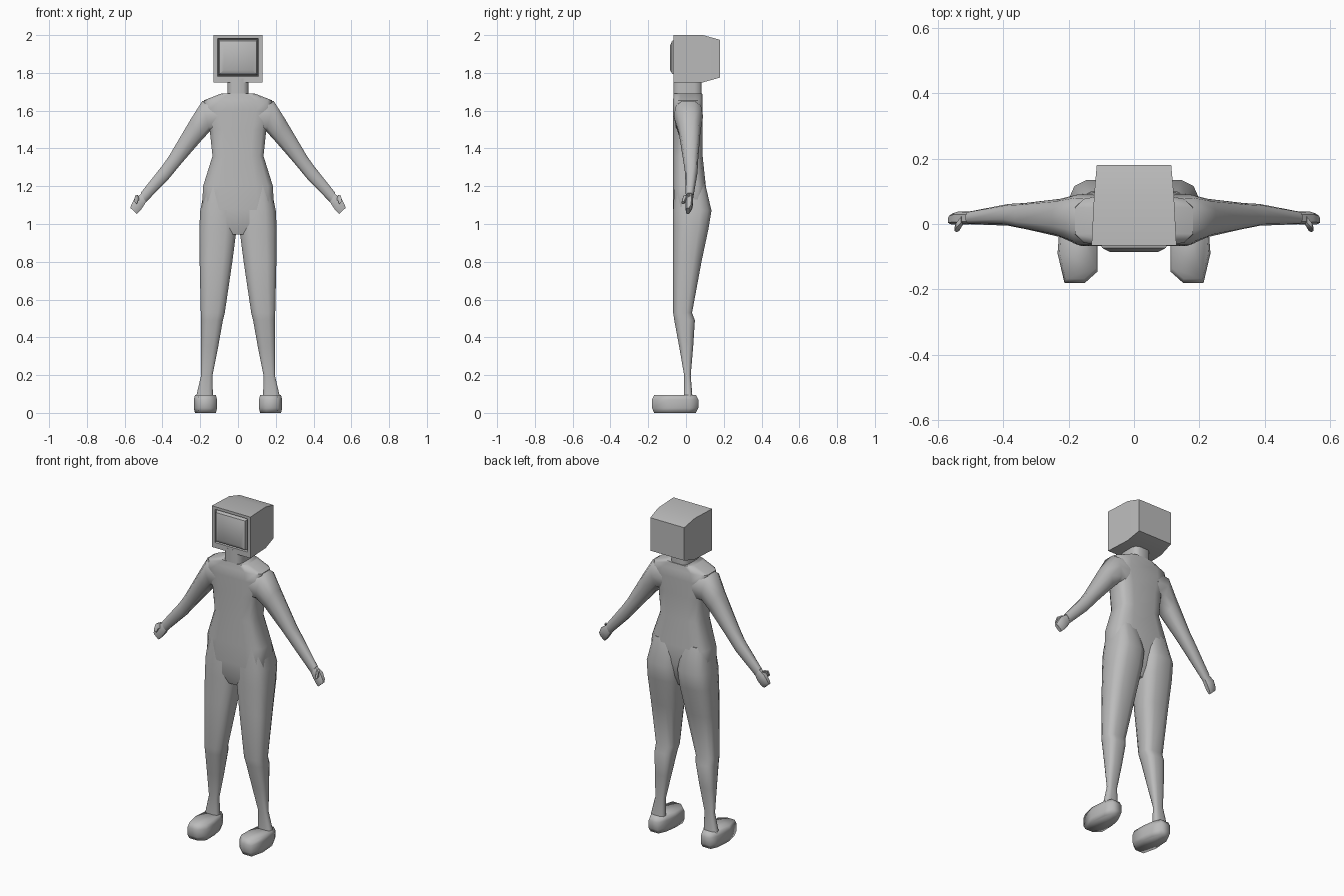
import bpy, bmesh, math

grey = bpy.data.materials.new("plain grey")
grey.diffuse_color = (0.5, 0.5, 0.5, 1)


def make(name, rings, mirror=False, angle=50):
    """Skin a list of equal-length point rings, cap both ends."""
    bm = bmesh.new()
    loops = [[bm.verts.new(p) for p in r] for r in rings]
    n = len(loops[0])
    for a, b in zip(loops, loops[1:]):
        for i in range(n):
            j = (i + 1) % n
            bm.faces.new((a[i], a[j], b[j], b[i]))
    bm.faces.new(loops[0])
    bm.faces.new(loops[-1])
    bmesh.ops.recalc_face_normals(bm, faces=bm.faces[:])
    me = bpy.data.meshes.new(name)
    bm.to_mesh(me)
    bm.free()
    me.materials.append(grey)
    for p in me.polygons:
        p.use_smooth = True
    me.set_sharp_from_angle(angle=math.radians(angle))
    ob = bpy.data.objects.new(name, me)
    bpy.context.collection.objects.link(ob)
    if mirror:
        ob.modifiers.new("mirror", 'MIRROR').use_mirror_merge = False
    return ob


def section(xa, za, xb, zb, y0, y1, power=0.6, n=12):
    """Rounded-box ring spanning points a-b in the xz plane and y0-y1 in depth."""
    pts = []
    off = math.pi / n
    top = math.cos(off) ** power
    for k in range(n):
        t = 2 * math.pi * k / n + off
        c, s = math.cos(t), math.sin(t)
        u = math.copysign(abs(c) ** power, c) / top
        v = math.copysign(abs(s) ** power, s) / top
        pts.append(((xa + xb) / 2 + u * (xb - xa) / 2, (y0 + y1) / 2 + v * (y1 - y0) / 2,
                    (za + zb) / 2 + u * (zb - za) / 2))
    return pts


# Torso: half width, height, front, back
torso = [(0.07, 0.945, -0.05, 0.06), (0.13, 1.0, -0.066, 0.085), (0.19, 1.08, -0.068, 0.105),
         (0.185, 1.2, -0.068, 0.105), (0.135, 1.36, -0.068, 0.088), (0.15, 1.5, -0.068, 0.088),
         (0.185, 1.6, -0.068, 0.088), (0.18, 1.655, -0.068, 0.088), (0.09, 1.69, -0.066, 0.086)]
make("torso", [section(-w, z, w, z, a, b, 0.5) for w, z, a, b in torso])

# Neck
make("neck", [section(-0.056, z, 0.056, z, -0.066, 0.082, 0.5) for z in (1.66, 1.77)])

# Legs: inner x, outer x, height, front, back
legs = [(0.03, 0.17, 1.22, -0.06, 0.1), (0.006, 0.2, 1.07, -0.068, 0.135),
        (0.008, 0.205, 0.97, -0.068, 0.118), (0.03, 0.203, 0.8, -0.068, 0.082),
        (0.07, 0.197, 0.53, -0.068, 0.032), (0.08, 0.195, 0.49, -0.062, 0.047),
        (0.105, 0.196, 0.35, -0.036, 0.038), (0.135, 0.195, 0.2, -0.01, 0.025),
        (0.133, 0.222, 0.085, -0.012, 0.034)]
make("leg", [section(a, z, b, z, c, d, 0.65) for a, b, z, c, d in legs], True)

# Arms: upper point, lower point, front, back
arms = [(0.1, 1.665, 0.1, 1.48, -0.062, 0.086), (0.19, 1.65, 0.15, 1.49, -0.062, 0.088),
        (0.25, 1.555, 0.20, 1.435, -0.038, 0.075), (0.365, 1.36, 0.30, 1.32, -0.014, 0.063),
        (0.40, 1.31, 0.37, 1.235, -0.004, 0.06), (0.515, 1.165, 0.488, 1.115, 0.0, 0.038)]
make("arm", [section(*r, 0.75, 10) for r in arms], True)

# Hands and thumbs
hands = [(0.505, 1.165, 0.485, 1.12, 0.002, 0.036), (0.548, 1.135, 0.50, 1.095, -0.002, 0.038),
         (0.566, 1.10, 0.518, 1.07, -0.002, 0.032), (0.57, 1.085, 0.535, 1.053, 0.0, 0.02)]
make("hand", [section(*r, 0.6, 8) for r in hands], True)
thumbs = [(0.53, 1.155, 0.52, 1.125, 0.0, 0.025), (0.545, 1.15, 0.53, 1.125, -0.016, 0.006),
          (0.55, 1.12, 0.535, 1.105, -0.024, -0.008)]
make("thumb", [section(*r, 0.7, 6) for r in thumbs], True)


# Feet: outline from above, lifted through sole, side and top
outline = [(0.15, -0.18), (0.213, -0.18), (0.234, -0.09), (0.226, 0.02), (0.205, 0.065),
           (0.145, 0.065), (0.122, 0.01), (0.112, -0.06), (0.111, -0.145)]


def foot_ring(z, k):
    return [(0.172 + (x - 0.172) * k, -0.06 + (y + 0.06) * k, z) for x, y in outline]


make("foot", [foot_ring(0, 0.9), foot_ring(0.025, 1), foot_ring(0.07, 1), foot_ring(0.095, 0.9)],
     True, 80)


# Monitor head: depth, half width, bottom, top; runs from bulging screen to rear
def frame(y, w, z0, z1):
    return [(-w, y, z0), (w, y, z0), (w, y, z1), (-w, y, z1)]


head = [(-0.085, 0.075, 1.815, 1.945), (-0.073, 0.098, 1.795, 1.97), (-0.045, 0.104, 1.787, 1.978),
        (-0.065, 0.108, 1.782, 1.983), (-0.066, 0.13, 1.75, 2.0), (0.09, 0.122, 1.75, 2.0),
        (0.18, 0.114, 1.775, 1.975)]
make("monitor_head", [frame(*r) for r in head], angle=40)
